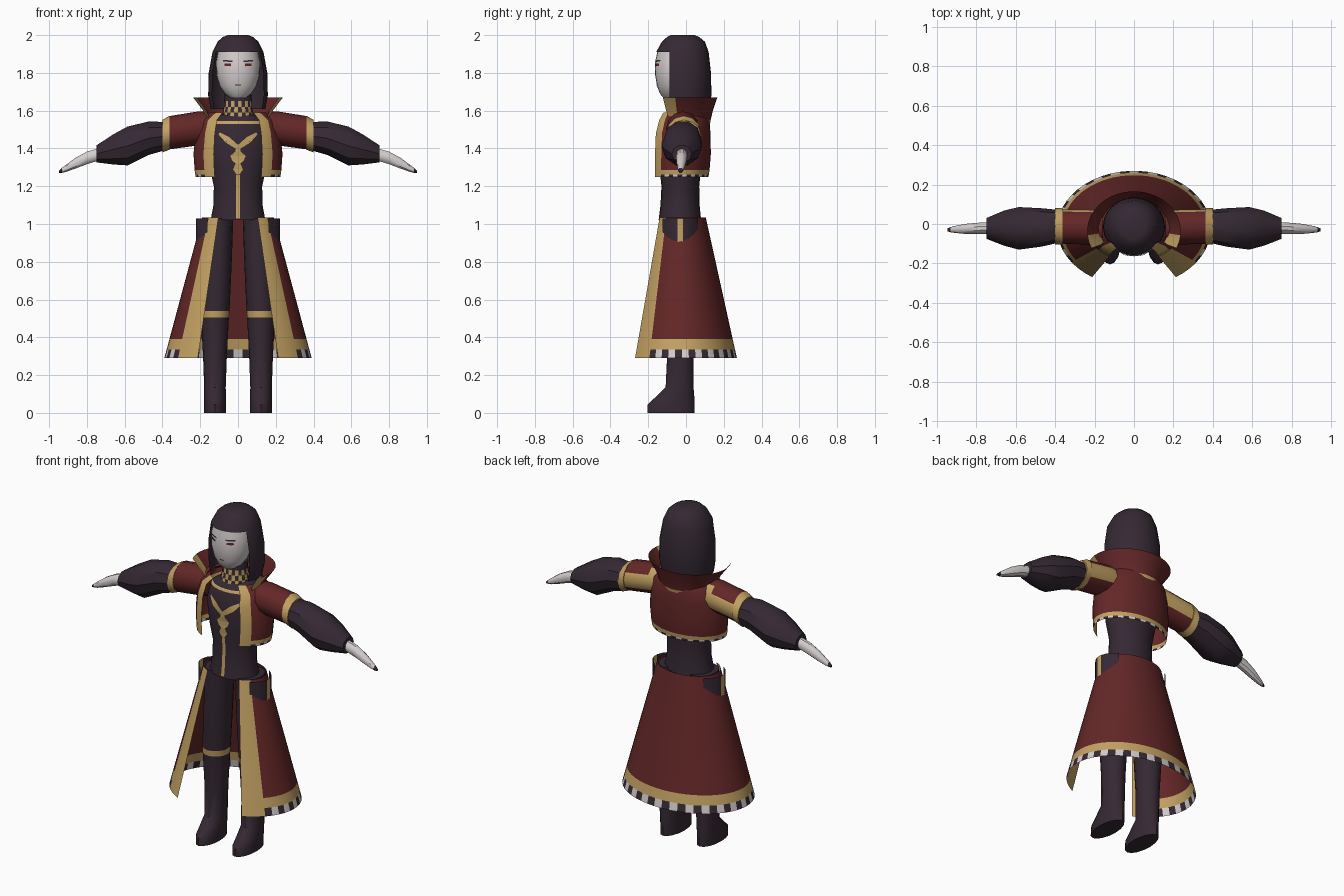
import bpy, bmesh
from math import sin, cos, radians
from mathutils import Vector
from mathutils.bvhtree import BVHTree

if "Cube" in bpy.data.objects:
    bpy.data.objects.remove(bpy.data.objects["Cube"])

DARK, RED, GOLD, PALE = range(4)
MATS = []
for label, rgb in (("dark cloth", (0.036, 0.022, 0.034)), ("deep red cloth", (0.125, 0.02, 0.02)),
                   ("gold trim", (0.55, 0.36, 0.125)), ("pale skin", (0.66, 0.61, 0.61))):
    m = bpy.data.materials.new(label)
    m.use_nodes = True
    m.diffuse_color = (*rgb, 1)
    bsdf = m.node_tree.nodes["Principled BSDF"]
    bsdf.inputs["Base Color"].default_value = (*rgb, 1)
    bsdf.inputs["Roughness"].default_value = 0.9
    MATS.append(m)


def finish(bm, name, mirror=False):
    """Turn a bmesh into a shaded object with the shared materials."""
    me = bpy.data.meshes.new(name)
    bm.to_mesh(me)
    bm.free()
    for m in MATS:
        me.materials.append(m)
    for p in me.polygons:
        p.use_smooth = True
    me.set_sharp_from_angle(angle=radians(35))
    ob = bpy.data.objects.new(name, me)
    bpy.context.scene.collection.objects.link(ob)
    if mirror:
        ob.modifiers.new("Mirror", 'MIRROR').use_mirror_merge = False
    return ob


def loft(name, rings, n, rule, span=(-180, 180), axis='z', mirror=False):
    """Skin rings (position, centre, radius, y front, y back); angle 0 is the back.
    rule(row, column) gives a colour, or None for an opening."""
    bm = bmesh.new()
    closed = span == (-180, 180)
    count = n if closed else n + 1
    rows = []
    for t, c, r, yf, yb in rings:
        row = []
        for i in range(count):
            a = radians(span[0] + (span[1] - span[0]) * i / n)
            w = c + r * sin(a)
            y = (yf + yb) / 2 + (yb - yf) / 2 * cos(a)
            row.append(bm.verts.new((w, y, t) if axis == 'z' else (t, y, w)))
        rows.append(row)
    for j in range(len(rows) - 1):
        for i in range(n):
            col = rule(j, i)
            if col is not None:
                k = (i + 1) % count
                f = bm.faces.new((rows[j][i], rows[j][k], rows[j + 1][k], rows[j + 1][i]))
                f.material_index = col
    if closed:
        for j, row in ((0, rows[0]), (len(rows) - 2, rows[-1])):
            if all(v.link_faces for v in row):
                bm.faces.new(row).material_index = rule(j, 0)
    bmesh.ops.delete(bm, geom=[v for v in bm.verts if not v.link_faces], context='VERTS')
    bmesh.ops.recalc_face_normals(bm, faces=bm.faces[:])
    return finish(bm, name, mirror)


def strip(name, target, pts, col, mirror=False):
    """Thin plate along points (x, z, half width), laid on the front of target."""
    src = bmesh.new()
    src.from_mesh(target.data)
    tree = BVHTree.FromBMesh(src)
    src.free()
    bm = bmesh.new()
    prev = None
    for p, q in zip(pts, pts[1:]):
        p, q = Vector(p), Vector(q)
        side = Vector((-(q.y - p.y), q.x - p.x)).normalized()
        for s in range(5):
            m = p.lerp(q, s / 4)
            pair = []
            for k in (-1, 1):
                x, z = m.x + k * side.x * m.z, m.y + k * side.y * m.z
                hit = tree.ray_cast(Vector((x, -1, z)), Vector((0, 1, 0)))[0]
                pair.append(bm.verts.new((x, (hit.y if hit else -0.1) - 0.004, z)))
            if prev:
                bm.faces.new((prev[0], prev[1], pair[1], pair[0])).material_index = col
            prev = pair
    bmesh.ops.recalc_face_normals(bm, faces=bm.faces[:])
    return finish(bm, name, mirror)


def plain(col):
    return lambda j, i: col


# Torso with gold neckline
torso = loft("torso", [(1.02, 0, .145, -.145, .08), (1.1, 0, .13, -.135, .072), (1.2, 0, .128, -.13, .07),
                       (1.3, 0, .15, -.14, .08), (1.44, 0, .17, -.145, .09), (1.53, 0, .15, -.125, .09),
                       (1.545, 0, .14, -.118, .09), (1.58, 0, .085, -.09, .06)],
             24, lambda j, i: GOLD if j == 5 else DARK)

# Neck with a chequered gold band in front
loft("neck", [(1.56, 0, .085, -.1, .05), (1.59, 0, .08, -.095, .045), (1.62, 0, .075, -.09, .04),
              (1.65, 0, .073, -.088, .035), (1.69, 0, .07, -.085, .035)], 24,
     lambda j, i: GOLD if j < 3 and (i + j) % 2 and not 7 < i < 16 else DARK)

# Face and its features
face = loft("face", [(1.668, 0, .04, -.12, -.03), (1.69, 0, .07, -.138, -.01), (1.73, 0, .097, -.153, .02),
                     (1.79, 0, .114, -.164, .04), (1.86, 0, .116, -.163, .05), (1.92, 0, .105, -.15, .05)],
            24, plain(PALE))
strip("eyebrow", face, [(.03, 1.862, .004), (.08, 1.864, .004)], DARK, True)
strip("eye", face, [(.037, 1.842, .007), (.072, 1.844, .007)], RED, True)
strip("mouth", face, [(-.015, 1.735, .003), (.015, 1.735, .003)], RED)

# Hair, open around the face
loft("hair", [(1.61, 0, .145, -.155, .12), (1.68, 0, .158, -.16, .135), (1.8, 0, .155, -.162, .132),
              (1.91, 0, .135, -.158, .12), (1.965, 0, .108, -.128, .1), (1.99, 0, .08, -.1, .07),
              (2.0, 0, .055, -.08, .045)], 24,
     lambda j, i: None if j < 3 and (i < 4 or i > 19) else DARK)

# Chest ornament and front fastening
strip("fastening", torso, [(0, 1.03, .01), (0, 1.26, .01)], GOLD)
strip("ornament_wing", torso, [(.1, 1.48, .006), (.055, 1.445, .017), (.008, 1.41, .012)], GOLD, True)
strip("ornament_pendant", torso, [(0, 1.42, .012), (0, 1.385, .014), (0, 1.36, .04), (0, 1.335, .03),
                                  (0, 1.32, .012), (0, 1.29, .026), (0, 1.262, .008)], GOLD)

# Cropped jacket, open in front
def jacket_rule(j, i):
    if i < 2 or i > 30:
        return GOLD
    return (PALE if i % 2 else DARK) if j == 0 else GOLD if j == 1 else RED

loft("jacket", [(1.25, 0, .225, -.19, .12), (1.263, 0, .227, -.19, .122), (1.285, 0, .23, -.19, .125),
                (1.37, 0, .236, -.19, .132), (1.48, 0, .225, -.185, .13), (1.55, 0, .205, -.165, .125),
                (1.59, 0, .15, -.14, .11)], 33, jacket_rule, (-147, 147))

# Flared collar with gold seam and edges
loft("collar", [(1.53, 0, .155, -.17, .127), (1.548, 0, .16, -.175, .13), (1.6, 0, .185, -.205, .142),
                (1.67, 0, .238, -.24, .166)], 24,
     lambda j, i: GOLD if j == 0 or i in (0, 1, 22, 23) else RED, (-115, 115))

# Sleeves, cuffs and hands
loft("upper_sleeve", [(.16, 1.51, .085, -.1, .065), (.21, 1.506, .09, -.105, .072), (.365, 1.483, .088, -.1, .075)],
     12, lambda j, i: GOLD if i in (5, 6) or (j == 0 and i == 7) else RED, axis='x', mirror=True)
loft("sleeve_band", [(.363, 1.483, .09, -.103, .08), (.4, 1.465, .086, -.103, .08)],
     12, plain(GOLD), axis='x', mirror=True)
loft("lower_sleeve", [(.395, 1.464, .08, -.098, .073), (.47, 1.455, .093, -.115, .08), (.585, 1.413, .108, -.13, .086),
                      (.66, 1.395, .084, -.11, .068), (.75, 1.371, .047, -.075, .03)],
     10, plain(DARK), axis='x', mirror=True)
loft("hand", [(.745, 1.366, .034, -.052, .008), (.8, 1.35, .035, -.052, .006), (.86, 1.322, .03, -.05, 0),
              (.91, 1.295, .02, -.045, -.01), (.932, 1.284, .014, -.042, -.016), (.948, 1.276, .006, -.036, -.022)],
     10, lambda j, i: DARK if j == 4 else PALE, axis='x', mirror=True)

# Long coat skirt, open in front, with gold border and chequered hem
def skirt_rule(j, i):
    if i < 3 or i > 37:
        return GOLD
    return (DARK if i % 2 else PALE) if j == 0 else GOLD if j == 1 else RED

skirt = []
for z in (.29, .335, .39, .6, .82, 1.035):
    f = (z - .29) / .745
    skirt.append((z, 0, .39 - .2 * f, -.317 + .156 * f, .27 - .165 * f))
loft("coat_skirt", skirt, 41, skirt_rule, (-147, 147))

# Hip pockets standing off the skirt
loft("hip_pocket", [(.88, 0, .225, -.165, .105), (1.03, 0, .225, -.165, .105)], 7,
     lambda j, i: GOLD if i == 3 else DARK, (46, 134), mirror=True)

# Trousers and boots, gold band at the knee
loft("leg", [(0, .122, .058, -.205, .046), (.045, .122, .058, -.203, .046), (.085, .122, .058, -.16, .044),
             (.135, .122, .057, -.108, .04), (.3, .122, .063, -.1, .04), (.505, .122, .074, -.11, .05),
             (.54, .121, .076, -.114, .053), (.8, .108, .075, -.122, .06), (1.03, .1, .075, -.125, .07)],
     16, lambda j, i: GOLD if j == 5 else DARK, mirror=True)
